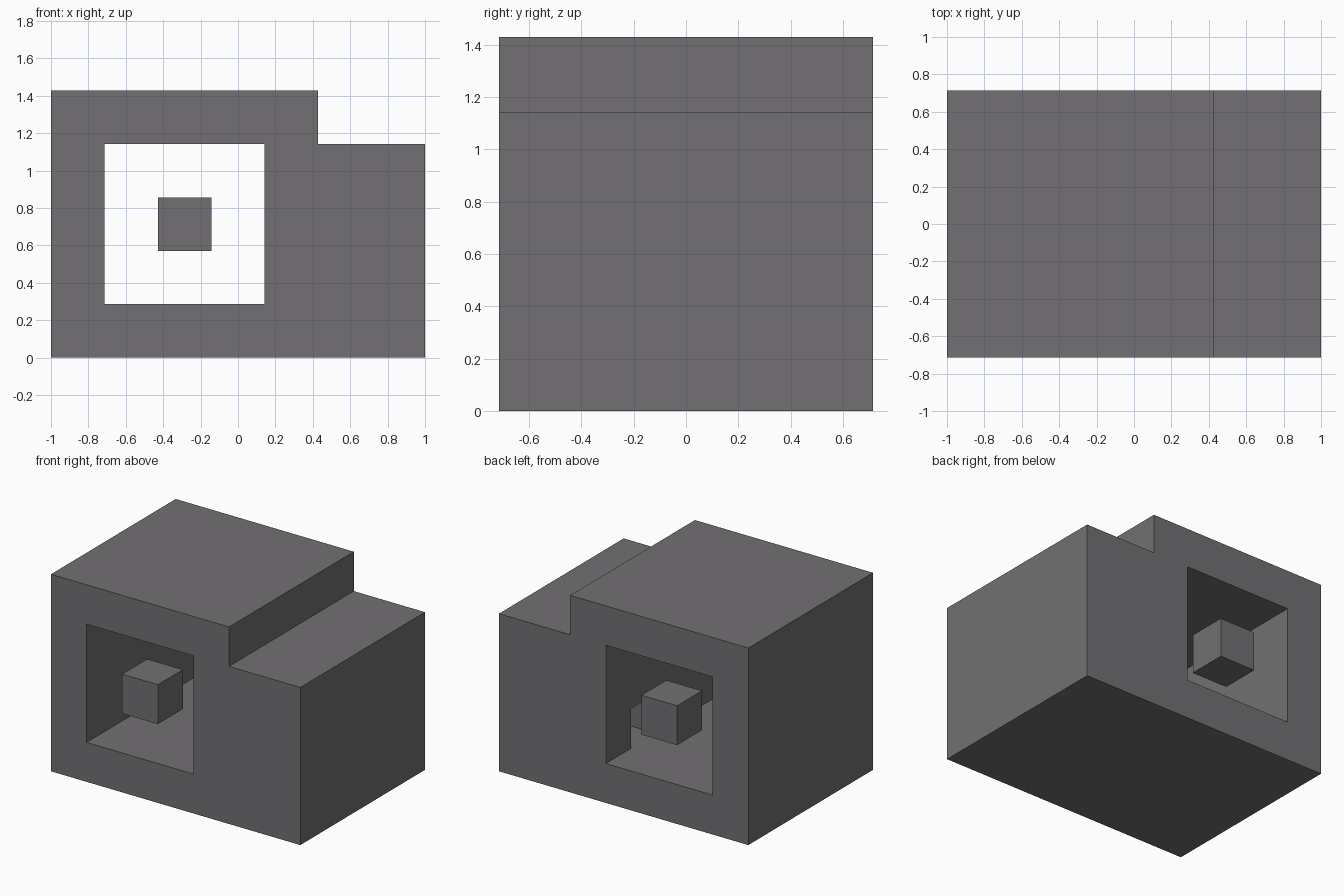
import bpy
import bmesh

# Remove the default cube only
if "Cube" in bpy.data.objects:
    bpy.data.objects.remove(bpy.data.objects["Cube"], do_unlink=True)

U = 2 / 7  # edge of one grid cell; the model is 7 x 5 x 5 cells

grey = bpy.data.materials.new("warm grey")
grey.use_nodes = True
COLOUR = (0.168, 0.163, 0.17, 1)
grey.diffuse_color = COLOUR
grey.node_tree.nodes["Principled BSDF"].inputs["Base Color"].default_value = COLOUR


def prism(name, profile, y0, y1):
    """Extrude an x-z profile, given in cells, from y0 to y1."""
    def place(x, y, z):
        return ((x - 3.5) * U, (y - 2.5) * U, z * U)
    bm = bmesh.new()
    face = bm.faces.new([bm.verts.new(place(x, y0, z)) for x, z in profile])
    out = bmesh.ops.extrude_face_region(bm, geom=[face])
    moved = [g for g in out["geom"] if isinstance(g, bmesh.types.BMVert)]
    bmesh.ops.translate(bm, verts=moved, vec=(0, (y1 - y0) * U, 0))
    bmesh.ops.recalc_face_normals(bm, faces=bm.faces)
    mesh = bpy.data.meshes.new(name)
    bm.to_mesh(mesh)
    bm.free()
    mesh.materials.append(grey)
    obj = bpy.data.objects.new(name, mesh)
    bpy.context.collection.objects.link(obj)
    return obj


def box(name, x0, x1, y0, y1, z0, z1):
    return prism(name, [(x0, z0), (x1, z0), (x1, z1), (x0, z1)], y0, y1)


def cut(target, cutter):
    """Subtract the cutter, bake the result and drop the cutter."""
    mod = target.modifiers.new("cut", "BOOLEAN")
    mod.operation = "DIFFERENCE"
    mod.solver = "EXACT"
    mod.object = cutter
    cutter.hide_render = True
    bpy.context.view_layer.objects.active = target
    bpy.ops.object.modifier_apply(modifier=mod.name)
    bpy.data.objects.remove(cutter, do_unlink=True)


# Stepped block
body = prism("stepped_body", [(0, 0), (7, 0), (7, 4), (5, 4), (5, 5), (0, 5)], 0, 5)

# Square window right through, and a one-cell pocket in its side wall
cut(body, box("window_cutter", 1, 4, -1, 6, 1, 4))
cut(body, box("pocket_cutter", 3.5, 5, 3, 4, 1, 2))

# Floating cubes flush with the front and the back
for name, y in (("front_cube", 0), ("back_cube", 4)):
    box(name, 2, 3, y, y + 1, 2, 3)
